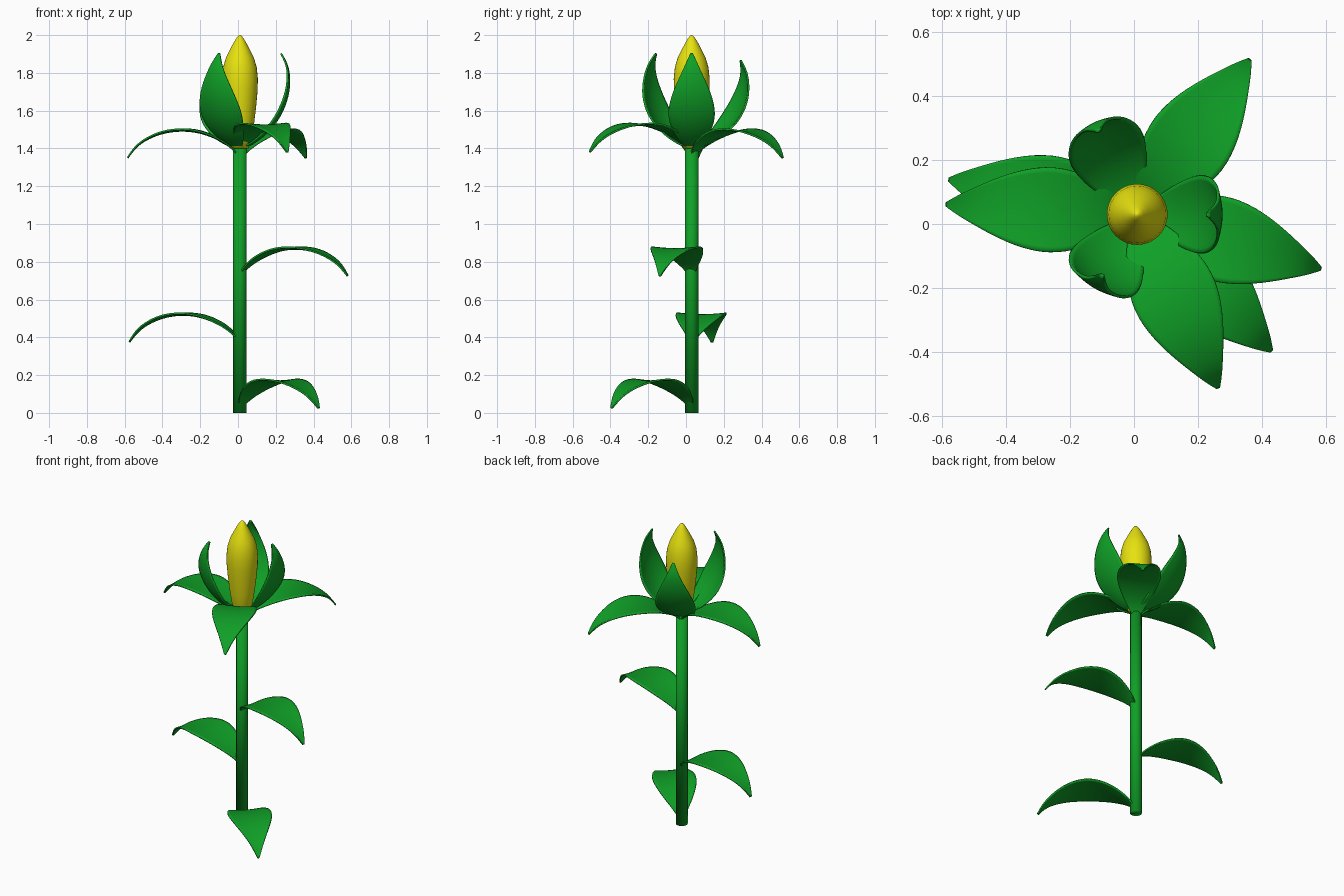
import bpy, bmesh, math
from mathutils import Matrix, Vector

cube = bpy.data.objects.get("Cube")
if cube:
    bpy.data.objects.remove(cube, do_unlink=True)

AXIS = Vector((0.01, 0.03, 0))      # the plant grows around this line


def material(name, rgb):
    m = bpy.data.materials.new(name)
    m.use_nodes = True
    m.diffuse_color = (*rgb, 1)
    bsdf = next(n for n in m.node_tree.nodes if n.type == 'BSDF_PRINCIPLED')
    bsdf.inputs["Base Color"].default_value = (*rgb, 1)
    bsdf.inputs["Roughness"].default_value = 0.6
    return m


green = material("leaf green", (0.005, 0.35, 0.02))
yellow = material("bud yellow", (0.80, 0.76, 0.005))


def finish(name, bm, mat):
    mesh = bpy.data.meshes.new(name)
    bmesh.ops.recalc_face_normals(bm, faces=bm.faces)
    for f in bm.faces:
        f.smooth = True
    bm.to_mesh(mesh)
    bm.free()
    mesh.materials.append(mat)
    obj = bpy.data.objects.new(name, mesh)
    bpy.context.collection.objects.link(obj)
    return obj


def lathe(name, profile, mat, sides=32):
    """Closed solid of revolution from (radius, height) pairs."""
    bm = bmesh.new()
    rings = []
    for r, z in profile:
        rings.append([bm.verts.new(AXIS + Vector((r * math.cos(a), r * math.sin(a), z)))
                      for a in (math.tau * i / sides for i in range(sides))])
    for low, high in zip(rings, rings[1:]):
        for i in range(sides):
            j = (i + 1) % sides
            bm.faces.new((low[i], low[j], high[j], high[i]))
    bm.faces.new(rings[0])
    bm.faces.new(rings[-1])
    return finish(name, bm, mat)


# Leaf outline along its length: reach, arch height, half width
LEAF = [(0, 0, .015), (.04, .046, .046), (.1, .087, .087), (.19, .125, .124),
        (.29, .142, .139), (.41, .131, .108), (.51, .087, .057),
        (.56, .045, .03), (.595, -.005, .006)]
ACROSS = (-1, -.5, 0, .5, 1)


def leaf(name, height, heading, pitch=0, scale=1, arch=1, cup=.01):
    bm = bmesh.new()
    place = (Matrix.Translation(AXIS + Vector((0, 0, height)))
             @ Matrix.Rotation(math.radians(heading), 4, 'Z')
             @ Matrix.Rotation(math.radians(-pitch), 4, 'Y')
             @ Matrix.Scale(scale, 4))
    rows = []
    for reach, rise, half in LEAF:
        lift = cup * half / .139
        rows.append([bm.verts.new(place @ Vector((reach, s * half, rise * arch + lift * s * s)))
                     for s in ACROSS])
    for a, b in zip(rows, rows[1:]):
        for i in range(len(ACROSS) - 1):
            bm.faces.new((a[i], b[i], b[i + 1], a[i + 1]))
    obj = finish(name, bm, green)
    sub = obj.modifiers.new("smooth", 'SUBSURF')
    sub.levels = sub.render_levels = 2
    sub.boundary_smooth = 'PRESERVE_CORNERS'
    thick = obj.modifiers.new("thickness", 'SOLIDIFY')
    thick.thickness = 0.009
    thick.offset = 0
    return obj


# Stem
lathe("stem", [(.036, 0), (.036, 1.42)], green)

# Flower bud
lathe("flower_bud", [(.045, 1.40), (.062, 1.45), (.075, 1.53), (.086, 1.62), (.094, 1.71),
                     (.095, 1.77), (.089, 1.83), (.074, 1.88), (.054, 1.92),
                     (.036, 1.955), (.020, 1.982), (.008, 1.997), (.001, 2.0)], yellow)

# Stem leaves and the collar of leaves under the flower
for name, height, heading in [("lower_leaf", .03, -45.5), ("middle_leaf", .38, 169.5),
                              ("upper_leaf", .73, -16.5), ("collar_leaf_right", 1.355, 177),
                              ("collar_leaf_back", 1.355, 54), ("collar_leaf_front", 1.385, -65)]:
    leaf(name, height, heading)

# Upright sepals around the bud
for name, heading, pitch in [("sepal_left", 0, 66), ("sepal_back", 115, 58),
                             ("sepal_front", 240, 66)]:
    leaf(name, 1.4, heading, pitch, scale=.92, arch=-1, cup=.025)
